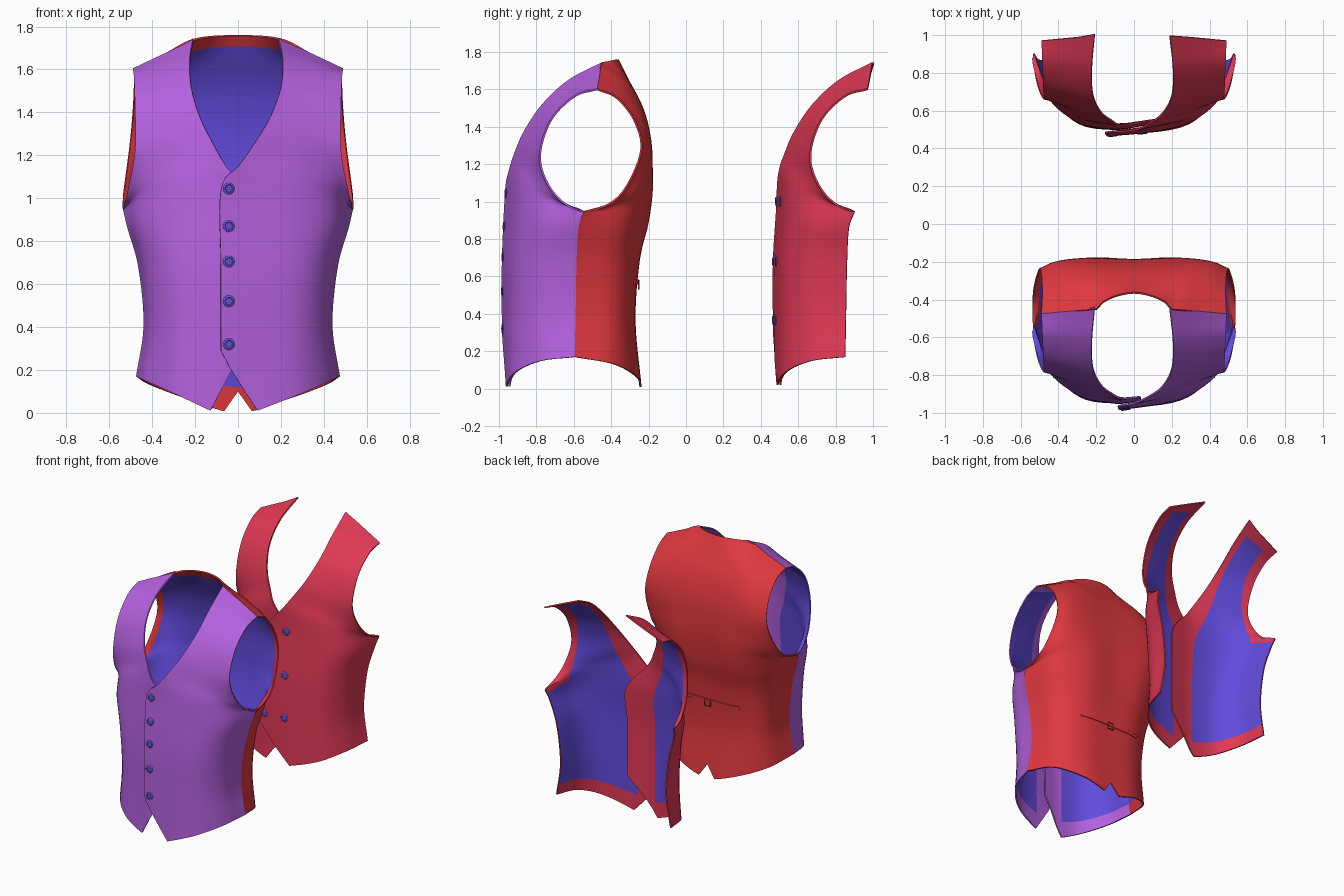
import bpy, bmesh, math
from mathutils import Vector, Matrix
from mathutils.bvhtree import BVHTree

if "Cube" in bpy.data.objects:
    bpy.data.objects.remove(bpy.data.objects["Cube"])

STEP = 6            # subdivisions between control points
ARM = 4             # control row where the side seam meets the armhole
SET_OFFSET = 1.445  # distance from the vest to the spare front


def material(name, rgb):
    m = bpy.data.materials.new(name)
    m.diffuse_color = (*rgb, 1)
    m.use_nodes = True
    m.node_tree.nodes["Principled BSDF"].inputs["Base Color"].default_value = m.diffuse_color
    return m


PURPLE = material("purple_cloth", (0.46, 0.12, 0.74))
RED = material("red_cloth", (0.75, 0.04, 0.05))
ROSE = material("rose_cloth", (0.75, 0.04, 0.09))
LINING = material("blue_lining", (0.12, 0.07, 0.72))
BUTTON = material("button_blue", (0.16, 0.10, 0.75))
DARK = material("button_hole", (0.04, 0.03, 0.25))


def smooth_path(pts, ghost=None):
    """Catmull-Rom samples through the points; ghost is the point before the first."""
    p = [ghost or 2 * pts[0] - pts[1]] + pts + [2 * pts[-1] - pts[-2]]
    out = []
    for i in range(1, len(p) - 2):
        a, b, c, d = p[i - 1:i + 3]
        for k in range(STEP):
            t = k / STEP
            out.append(0.5 * (2 * b + (c - a) * t + (2 * a - 5 * b + 4 * c - d) * t * t
                              + (3 * b - a - 3 * c + d) * t ** 3))
    return out + [pts[-1]]


def sheet(net, is_facing, is_back=False):
    """Smooth grid through a control net; material 1 marks where lining shows inside."""
    rows = [smooth_path([Vector(p) for p in r]) for r in net]
    if is_back:     # round neckline and straight shoulder seams
        for p in rows[-1]:
            a = abs(p.x)
            p.y = (-.45 + .09 * max(0, 1 - (a / .2) ** 1.7) ** .65 if a < .2
                   else -.45 - .025 * (a - .2) / .29)
    nu = len(rows[0]) - 1
    cols = []
    for i, c in enumerate(zip(*rows)):
        c = list(c)
        # towards the side the curve breaks into side seam and round armhole
        w = abs(2 * i / nu - 1) ** 5 if is_back else (i / nu) ** 5
        e = c[ARM]
        ghost = Vector((c[ARM + 1].x, e.y + (-.155 if is_back else .185), c[ARM + 1].z))
        broken = smooth_path(c[:ARM + 1])[:-1] + smooth_path(c[ARM:], ghost)
        cols.append([p.lerp(q, w) for p, q in zip(smooth_path(c), broken)])
    nv = len(cols[0]) - 1
    bm = bmesh.new()
    v = [[bm.verts.new(p) for p in c] for c in cols]
    for i in range(nu):
        for j in range(nv):
            f = bm.faces.new((v[i][j], v[i + 1][j], v[i + 1][j + 1], v[i][j + 1]))
            f.material_index = 0 if is_facing(i, j, nu, nv) else 1
    return bm


def finish(bm, name, mats, thickness=0):
    me = bpy.data.meshes.new(name)
    bm.to_mesh(me)
    bm.free()
    ob = bpy.data.objects.new(name, me)
    bpy.context.collection.objects.link(ob)
    for m in mats:
        me.materials.append(m)
    bpy.ops.object.select_all(action='DESELECT')
    bpy.context.view_layer.objects.active = ob
    ob.select_set(True)
    if thickness:
        s = ob.modifiers.new("cloth", 'SOLIDIFY')
        s.thickness, s.offset = thickness, -1
        if len(mats) == 4:
            s.material_offset = 2
        bpy.ops.object.modifier_apply(modifier="cloth")
    bpy.ops.object.shade_smooth_by_angle(angle=math.radians(40))


# Front panel rows from hem to shoulder, columns from the placket to the side
def front_net(lap):
    return [
        [(-lap, -.98, -.06), (.25, -.935, .07), (.42, -.79, .145), (.475, -.595, .17)],
        [(-lap, -.988, .36), (.25, -.93, .38), (.40, -.79, .40), (.44, -.59, .41)],
        [(-lap, -.988, .68), (.26, -.925, .68), (.415, -.795, .68), (.465, -.585, .68)],
        [(-lap, -.972, 1.11 - 1.3 * lap), (.27, -.905, .90), (.45, -.785, .88), (.515, -.575, .86)],
        [(.03, -.952, 1.15), (.29, -.88, 1.08), (.45, -.765, 1.02), (.535, -.545, .945)],
        [(.10, -.918, 1.26), (.30, -.855, 1.17), (.44, -.785, 1.10), (.515, -.70, 1.03)],
        [(.165, -.865, 1.38), (.30, -.83, 1.32), (.42, -.80, 1.27), (.48, -.785, 1.22)],
        [(.21, -.77, 1.52), (.30, -.755, 1.49), (.40, -.74, 1.46), (.48, -.73, 1.43)],
        [(.217, -.63, 1.65), (.31, -.615, 1.617), (.40, -.605, 1.59), (.485, -.60, 1.565)],
        [(.20, -.45, 1.745), (.30, -.458, 1.695), (.40, -.467, 1.648), (.49, -.475, 1.605)]]


# Back rows from hem to shoulder, columns from the centre to the side
BACK = [
    [(0, -.24, .0), (.22, -.255, .06), (.41, -.38, .13), (.475, -.595, .17)],
    [(0, -.27, .36), (.23, -.285, .38), (.385, -.38, .40), (.44, -.59, .41)],
    [(0, -.25, .68), (.24, -.26, .68), (.41, -.37, .68), (.465, -.585, .68)],
    [(0, -.21, .88), (.25, -.21, .88), (.45, -.33, .87), (.515, -.575, .86)],
    [(0, -.19, 1.05), (.26, -.185, 1.03), (.46, -.29, .99), (.535, -.545, .945)],
    [(0, -.185, 1.20), (.27, -.18, 1.15), (.45, -.235, 1.09), (.535, -.36, 1.02)],
    [(0, -.195, 1.35), (.27, -.185, 1.32), (.42, -.20, 1.29), (.505, -.24, 1.25)],
    [(0, -.24, 1.52), (.24, -.225, 1.49), (.39, -.235, 1.46), (.49, -.265, 1.42)],
    [(0, -.31, 1.66), (.22, -.31, 1.64), (.36, -.33, 1.60), (.485, -.365, 1.555)],
    [(0, -.36, 1.76), (.20, -.45, 1.745), (.345, -.46, 1.673), (.49, -.475, 1.605)]]


def front_panel(name, side, lap, cloth, dy, band):
    def facing(i, j, nu, nv):
        return i < 3 or j < 2 or j >= nv - 3 or (i >= nu - band and j >= ARM * STEP - 2)
    bm = sheet(front_net(lap), facing)
    # slanted opening below the last button
    n = Vector((.28, 0, lap + .11))
    bmesh.ops.bisect_plane(bm, geom=bm.verts[:] + bm.edges[:] + bm.faces[:], dist=1e-5,
                           plane_co=(.11, 0, .01), plane_no=n, clear_inner=True)
    for v in bm.verts:
        x = v.co.x
        v.co.y += dy + .06 * max(0, -x)
        if side < 0:    # tuck the under panel behind the upper one
            v.co.y += .016 * min(1, max(0, (.3 - x) / .2)) + .27 * max(0, .06 - x)
        v.co.x = side * x - .03 * max(0, 1 - abs(x) / .3)
    if side < 0:
        bmesh.ops.reverse_faces(bm, faces=bm.faces[:])
    tree = BVHTree.FromBMesh(bm)
    finish(bm, name, [cloth, cloth, cloth, LINING], .01)
    return tree


def button(name, tree, x, z, start_y):
    """Dished four-hole button laid on the cloth."""
    loc, nor, _, _ = tree.ray_cast(Vector((x, start_y, z)), Vector((0, 1, 0)))
    if loc is None:
        return
    if nor.y > 0:
        nor = -nor
    bm = bmesh.new()
    prof = [(0, .002), (.016, .002), (.019, .005), (.024, .004), (.027, .001), (.027, -.003)]
    vs = [bm.verts.new((r, 0, h)) for r, h in prof]
    es = [bm.edges.new(e) for e in zip(vs, vs[1:])]
    bmesh.ops.spin(bm, geom=vs + es, cent=(0, 0, 0), axis=(0, 0, 1), angle=2 * math.pi, steps=24)
    bmesh.ops.remove_doubles(bm, verts=bm.verts[:], dist=1e-5)
    bmesh.ops.recalc_face_normals(bm, faces=bm.faces[:])
    old = set(bm.faces)
    for k in range(4):
        a = math.pi / 4 + k * math.pi / 2
        m = Matrix.Translation((.008 * math.cos(a), .008 * math.sin(a), .0026))
        bmesh.ops.create_circle(bm, cap_ends=True, segments=8, radius=.003, matrix=m)
    for f in bm.faces:
        f.material_index = 0 if f in old else 1
    bm.transform(Matrix.Translation(loc) @ nor.to_track_quat('Z', 'Y').to_matrix().to_4x4())
    finish(bm, name, [BUTTON, DARK])


# Single-breasted vest fronts and buttons
front_panel("vest_under_front", -1, .055, PURPLE, 0, 0)
upper = front_panel("vest_upper_front", 1, .055, PURPLE, 0, 0)
for i, z in enumerate((1.045, .87, .705, .52, .32)):
    button(f"vest_button_{i + 1}", upper, -.043, z, -2)

# Vest back with notched hem
full = [[(-x, y, z) for x, y, z in r[:0:-1]] + r for r in BACK]
bm = sheet(full, lambda i, j, nu, nv: j < 2 or j >= nv - 3 or
           (j >= ARM * STEP - 2 and (i < 3 or i >= nu - 3)), True)
for s in (1, -1):
    faces = [f for f in bm.faces
             if f.calc_center_median().x * s > 0 and f.calc_center_median().z < .3]
    geom = list({v for f in faces for v in f.verts}) + list({e for f in faces for e in f.edges}) + faces
    bmesh.ops.bisect_plane(bm, geom=geom, dist=1e-5, plane_co=(0, 0, .1),
                           plane_no=(s * .085, 0, .06))
centres = {f: f.calc_center_median() for f in bm.faces}
gone = [f for f, c in centres.items() if c.z < .1 - abs(c.x) * 1.417]
bmesh.ops.delete(bm, geom=gone, context='FACES')
bmesh.ops.reverse_faces(bm, faces=bm.faces[:])
back_tree = BVHTree.FromBMesh(bm)
finish(bm, "vest_back", [RED, RED, RED, LINING], .01)


# Waist strap and buckle on the back
def on_back(x, z, lift):
    loc = back_tree.ray_cast(Vector((x, 1, z)), Vector((0, -1, 0)))[0]
    return loc + Vector((0, lift, 0))


bm = bmesh.new()
xs = [-.25 + .5 * k / 24 for k in range(25)]
pairs = [[bm.verts.new(on_back(x, .57 + h, .007)) for h in (-.013, .013)] for x in xs]
for a, b in zip(pairs, pairs[1:]):
    bm.faces.new((a[0], a[1], b[1], b[0]))
finish(bm, "waist_strap", [RED], .006)
bpy.ops.mesh.primitive_torus_add(major_segments=4, minor_segments=6, major_radius=.034,
                                 minor_radius=.004, location=on_back(0, .555, .01))
buckle = bpy.context.object
buckle.name = "strap_buckle"
buckle.data.transform(Matrix.Rotation(math.pi / 2, 4, 'X') @ Matrix.Rotation(math.pi / 4, 4, 'Z'))
buckle.data.materials.append(RED)

# Spare double-breasted front standing behind
front_panel("spare_under_front", -1, .125, ROSE, SET_OFFSET, 5)
upper = front_panel("spare_upper_front", 1, .125, ROSE, SET_OFFSET, 5)
for i, z in enumerate((1.0, .68, .365)):
    for x in (-.11, .045):
        button(f"spare_button_{i + 1}_{'a' if x < 0 else 'b'}", upper, x, z, .2)
